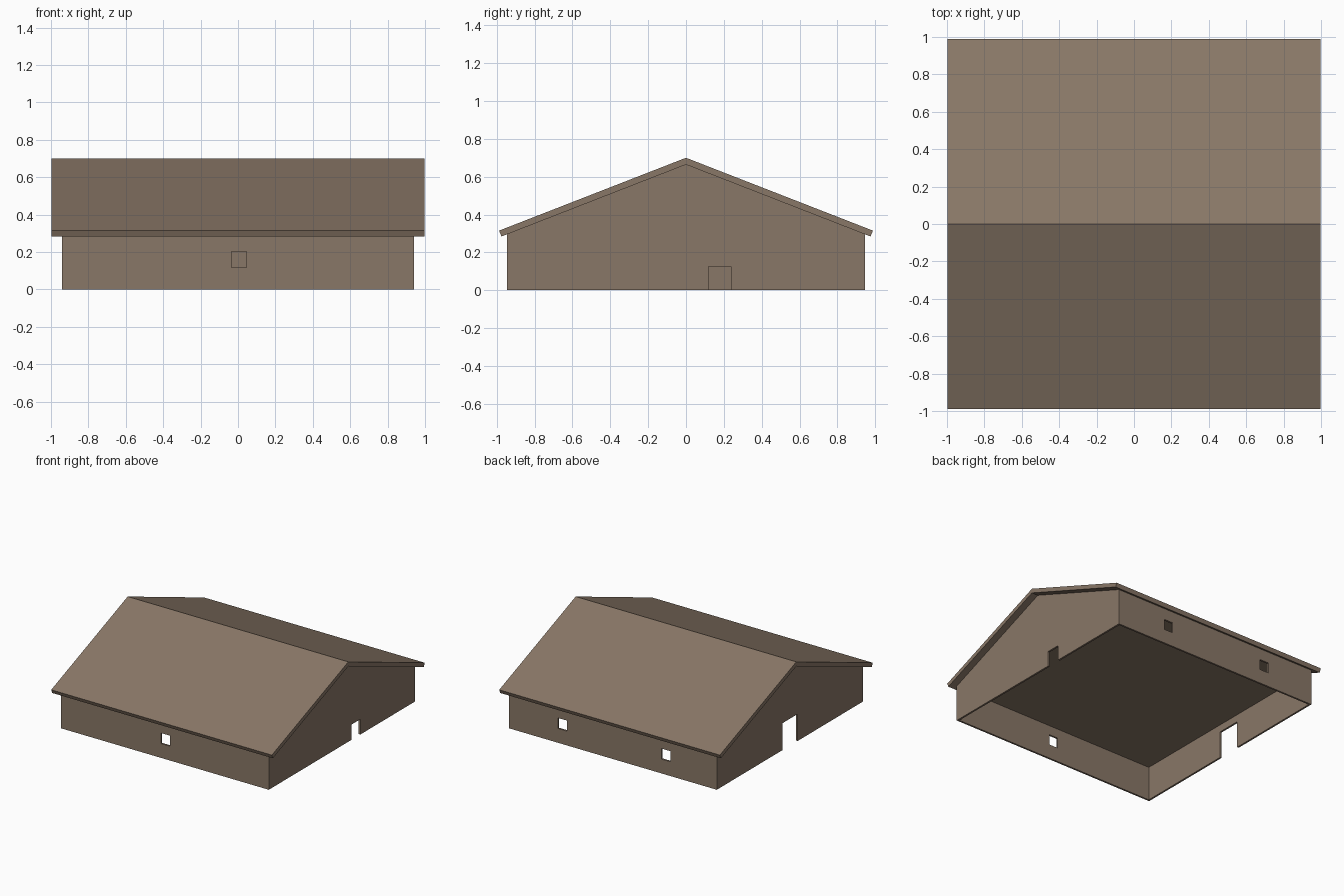
import bpy, bmesh
from mathutils import Vector

if "Cube" in bpy.data.objects:
    bpy.data.objects.remove(bpy.data.objects["Cube"])

# Main dimensions
WX, WY = 0.941, 0.946          # wall half sizes
RX, RY = 0.998, 0.988          # roof half sizes
RIDGE, EAVE = 0.70, 0.315      # roof top heights
SLOPE = (RIDGE - EAVE) / RY
DROP = 0.036                   # vertical roof thickness
T = 0.015                      # wall thickness
CEILING = 0.28

brown = bpy.data.materials.new("warm_brown")
brown.diffuse_color = (0.25, 0.185, 0.135, 1)
brown.use_nodes = True
brown.node_tree.nodes["Principled BSDF"].inputs["Base Color"].default_value = brown.diffuse_color


def extrude_x(name, profile, x0, x1):
    """Solid made by sweeping a (y, z) outline along x."""
    bm = bmesh.new()
    face = bm.faces.new([bm.verts.new((x0, y, z)) for y, z in profile])
    out = bmesh.ops.extrude_face_region(bm, geom=[face])
    verts = [g for g in out["geom"] if isinstance(g, bmesh.types.BMVert)]
    bmesh.ops.translate(bm, verts=verts, vec=Vector((x1 - x0, 0, 0)))
    bmesh.ops.recalc_face_normals(bm, faces=bm.faces[:])
    mesh = bpy.data.meshes.new(name)
    bm.to_mesh(mesh)
    bm.free()
    mesh.materials.append(brown)
    obj = bpy.data.objects.new(name, mesh)
    bpy.context.collection.objects.link(obj)
    return obj


def cut(target, name, x, y, z):
    """Subtract a box given by its x, y and z ranges."""
    box = extrude_x(name, [(y[0], z[0]), (y[1], z[0]), (y[1], z[1]), (y[0], z[1])], *x)
    box.hide_render = True
    box.hide_set(True)
    mod = target.modifiers.new(name, 'BOOLEAN')
    mod.operation = 'DIFFERENCE'
    mod.solver = 'EXACT'
    mod.object = box


# Gabled house body
under = RIDGE - DROP
side = under - SLOPE * WY
body = extrude_x("house_walls",
                 [(-WY, 0), (WY, 0), (WY, side), (0, under), (-WY, side)], -WX, WX)

# Hollow room, open below
cut(body, "room_cutter", (-WX + T, WX - T), (-WY + T, WY - T), (-0.1, CEILING))

# Doors in the two gables
cut(body, "right_door_cutter", (WX - 0.1, WX + 0.1), (0.12, 0.237), (-0.1, 0.125))
cut(body, "left_door_cutter", (-WX - 0.1, -WX + 0.1), (-0.1, 0.1), (-0.1, 0.22))

# One front window, two back windows
for name, cx, cy in (("front_window_cutter", 0.005, -WY),
                     ("back_window_cutter_a", 0.455, WY),
                     ("back_window_cutter_b", -0.48, WY)):
    cut(body, name, (cx - 0.04, cx + 0.04), (cy - 0.1, cy + 0.1), (0.117, 0.203))

# Roof: one bent slab with square-cut eaves
ey = RY - 0.013
ez = RIDGE - DROP - SLOPE * ey
extrude_x("roof", [(-RY, EAVE), (0, RIDGE), (RY, EAVE),
                   (ey, ez), (0, under), (-ey, ez)], -RX, RX)
